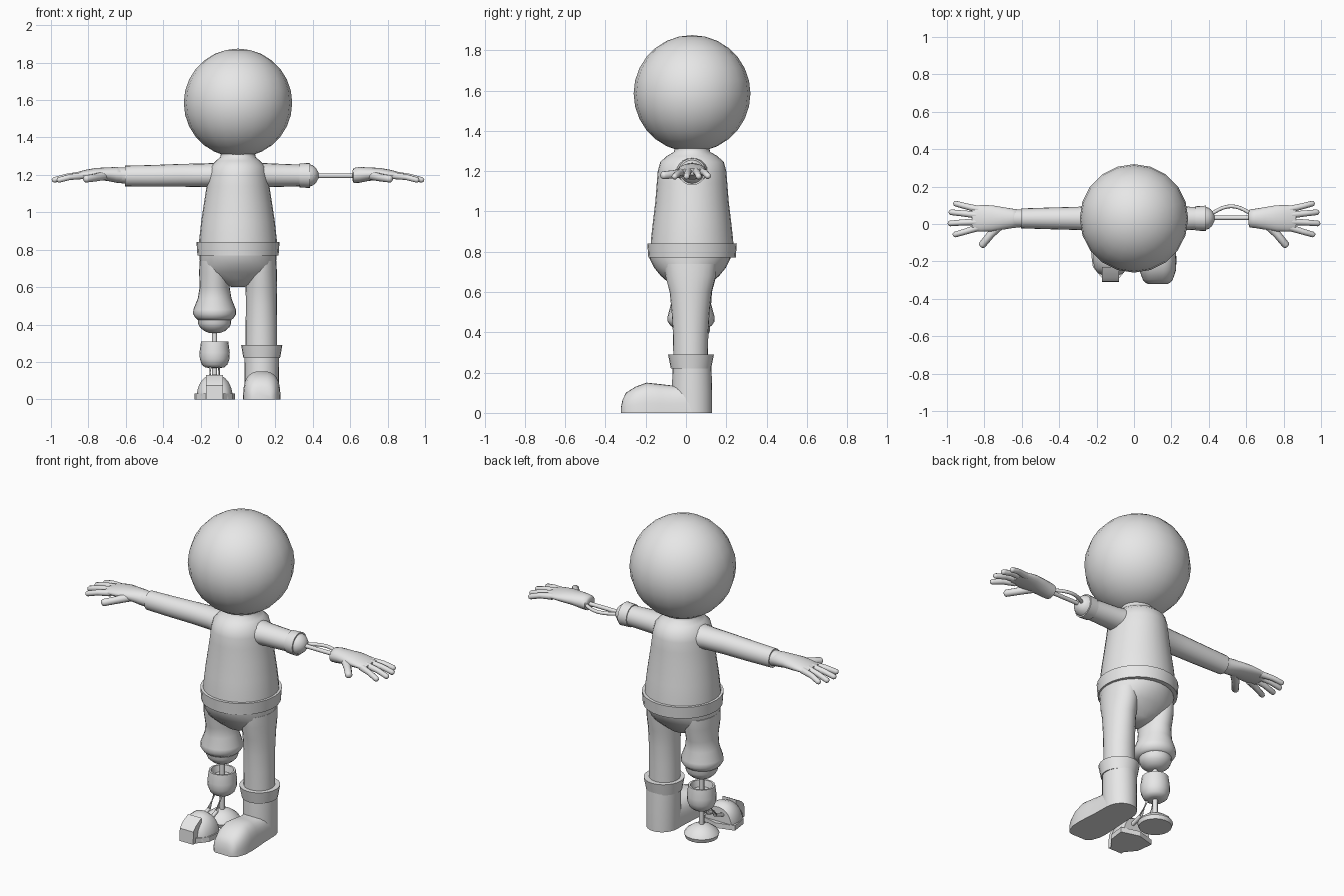
import bpy, bmesh, math
from mathutils import Vector

grey = bpy.data.materials.new("plain grey")
grey.diffuse_color = (0.8, 0.8, 0.8, 1)
CY = 0.03                      # body centre line in y
LEG = 0.125                    # leg offset in x


def finish(bm, name, angle=40):
    bmesh.ops.recalc_face_normals(bm, faces=bm.faces)
    me = bpy.data.meshes.new(name)
    bm.to_mesh(me)
    bm.free()
    ob = bpy.data.objects.new(name, me)
    bpy.context.collection.objects.link(ob)
    me.materials.append(grey)
    bpy.ops.object.select_all(action='DESELECT')
    ob.select_set(True)
    bpy.context.view_layer.objects.active = ob
    bpy.ops.object.shade_smooth_by_angle(angle=math.radians(angle))
    return ob


def skin(name, loops, angle=40):
    """Bridge equal-length loops of points and cap both ends."""
    bm = bmesh.new()
    rows = [[bm.verts.new(p) for p in loop] for loop in loops]
    n = len(rows[0])
    for a, b in zip(rows, rows[1:]):
        for i in range(n):
            j = (i + 1) % n
            bm.faces.new((a[i], a[j], b[j], b[i]))
    bm.faces.new(rows[0])
    bm.faces.new(rows[-1])
    return finish(bm, name, angle)


def turned(name, x, y, rings, n=24, angle=40):
    """Upright elliptical loft; ring = (z, rx, ry[, dy])."""
    loops = []
    for r in rings:
        dy = r[3] if len(r) > 3 else 0
        loops.append([(x + r[1] * math.cos(t), y + dy + r[2] * math.sin(t), r[0])
                      for t in (2 * math.pi * i / n for i in range(n))])
    return skin(name, loops, angle)


def limb(name, side, rings, n=20, angle=40):
    """Sideways elliptical loft; ring = (x, y, z, ry, rz)."""
    return skin(name, [[(side * x, y + ry * math.cos(t), z + rz * math.sin(t))
                        for t in (2 * math.pi * i / n for i in range(n))]
                       for x, y, z, ry, rz in rings], angle)


def tube(name, pts, radii, n=10):
    """Round tube along a path of points."""
    pts = [Vector(p) for p in pts]
    loops = []
    for i, p in enumerate(pts):
        d = (pts[min(i + 1, len(pts) - 1)] - pts[max(i - 1, 0)]).normalized()
        u = d.cross(Vector((0, 1, 0)) if abs(d.z) > 0.7 else Vector((0, 0, 1))).normalized()
        v = d.cross(u)
        loops.append([p + radii[i] * (u * math.cos(t) + v * math.sin(t))
                      for t in (2 * math.pi * k / n for k in range(n))])
    return skin(name, loops, 60)


def arched(name, x, sections, power=0.7, n=16):
    """Flat-soled loft along y; section = (y, half width, height)."""
    loops = []
    for y, w, h in sections:
        loop = []
        for i in range(n + 1):
            c, s = math.cos(math.pi * i / n), max(0, math.sin(math.pi * i / n))
            if i == n:
                s = 0
            loop.append((x + math.copysign(abs(c) ** power, c) * w, y, h * s ** power))
        loops.append(loop)
    return skin(name, loops)


# Head
bm = bmesh.new()
bmesh.ops.create_uvsphere(bm, u_segments=20, v_segments=14, radius=0.29)
bmesh.ops.translate(bm, verts=bm.verts, vec=(0, CY, 1.585))
finish(bm, "head", 60)

# Torso with neck, and the shirt hem band
turned("torso", 0, CY, [
    (0.78, 0.212, 0.208), (0.86, 0.207, 0.204), (0.95, 0.197, 0.194),
    (1.05, 0.182, 0.182), (1.14, 0.168, 0.175), (1.20, 0.16, 0.17),
    (1.245, 0.148, 0.158), (1.275, 0.118, 0.125), (1.295, 0.095, 0.09),
    (1.32, 0.09, 0.085), (1.36, 0.13, 0.13)], 28, 60)
turned("shirt_hem", 0, CY, [(0.77, 0.2, 0.2), (0.77, 0.217, 0.217),
                            (0.84, 0.222, 0.222), (0.84, 0.2, 0.2)], 28)

# Trousers
turned("hips", 0, CY - 0.01, [
    (0.80, 0.205, 0.205), (0.765, 0.205, 0.2), (0.72, 0.204, 0.178),
    (0.68, 0.2, 0.145), (0.645, 0.165, 0.105), (0.615, 0.08, 0.075),
    (0.60, 0.03, 0.04)], 28, 60)
turned("full_trouser_leg", LEG, CY - 0.007, [
    (0.74, 0.08, 0.13), (0.68, 0.083, 0.125), (0.60, 0.084, 0.104),
    (0.50, 0.083, 0.094), (0.40, 0.084, 0.088), (0.24, 0.085, 0.085)])
turned("short_trouser_leg", -LEG, CY - 0.005, [
    (0.74, 0.08, 0.13), (0.68, 0.083, 0.125), (0.60, 0.08, 0.104),
    (0.54, 0.09, 0.1), (0.48, 0.114, 0.116), (0.455, 0.115, 0.117),
    (0.435, 0.102, 0.104), (0.425, 0.09, 0.09)], 24, 60)

# Boot
turned("boot_cuff", LEG + 0.002, CY - 0.005, [
    (0.22, 0.085, 0.085), (0.22, 0.098, 0.1), (0.29, 0.11, 0.114), (0.29, 0.085, 0.088)])
turned("boot_shaft", LEG + 0.002, CY, [
    (0, 0.09, 0.1), (0.1, 0.092, 0.1), (0.25, 0.093, 0.096)])
arched("boot_foot", LEG + 0.002, [
    (-0.322, 0.05, 0.03), (-0.315, 0.065, 0.065), (-0.298, 0.08, 0.1),
    (-0.25, 0.097, 0.13), (-0.195, 0.1, 0.15), (-0.13, 0.097, 0.143),
    (-0.06, 0.092, 0.135), (0.03, 0.09, 0.15)])

# Artificial leg: socket, calf, rods
turned("knee_socket", -LEG, CY, [
    (0.44, 0.09, 0.09), (0.405, 0.088, 0.088), (0.385, 0.078, 0.078),
    (0.365, 0.055, 0.055), (0.355, 0.03, 0.03)], 20, 60)
turned("calf_shell", -LEG, CY, [
    (0.168, 0.03, 0.03), (0.17, 0.05, 0.05), (0.185, 0.068, 0.068), (0.215, 0.079, 0.079),
    (0.25, 0.081, 0.081), (0.308, 0.073, 0.073), (0.308, 0.062, 0.062),
    (0.27, 0.055, 0.055)], 20)
turned("shin_rod", -LEG, CY, [(0.04, 0.014, 0.014), (0.41, 0.014, 0.014)], 10)
for s in (-1, 1):
    tube("toe_strut", [(-LEG + s * 0.022, 0.0, 0.19), (-LEG + s * 0.026, -0.06, 0.1),
                       (-LEG + s * 0.03, -0.17, 0.06)], [0.011] * 3)

# Artificial foot: heel pad, toe cap, sole and bumper
turned("heel_pad", -LEG, CY, [
    (0, 0.09, 0.09), (0.022, 0.097, 0.097), (0.04, 0.085, 0.085),
    (0.062, 0.055, 0.055), (0.075, 0.025, 0.025)], 20)
arched("toe_cap", -LEG, [(-0.275, 0.045, 0.04), (-0.262, 0.07, 0.085), (-0.235, 0.088, 0.115),
                         (-0.19, 0.097, 0.133), (-0.15, 0.097, 0.133), (-0.125, 0.09, 0.115)], 0.9)
outline = [(-0.045, -0.29), (0.045, -0.29), (0.095, -0.23), (0.108, -0.13),
           (0, -0.1), (-0.108, -0.13), (-0.095, -0.23)]
skin("toe_sole", [[(x - LEG, y, z) for x, y in outline] for z in (0, 0.03)], 30)
bumper = [(-0.31, 0), (-0.308, 0.075), (-0.285, 0.1), (-0.23, 0.13), (-0.23, 0)]
skin("toe_bumper", [[(x - LEG, y, z) for y, z in bumper] for x in (-0.045, 0.045)], 30)

# Sleeves: full on one side, short with a cuff on the other
limb("full_sleeve", -1, [
    (0.08, CY, 1.2, 0.09, 0.068), (0.18, CY, 1.198, 0.068, 0.063), (0.3, CY, 1.198, 0.062, 0.061),
    (0.45, CY, 1.195, 0.058, 0.058), (0.605, CY, 1.194, 0.053, 0.055), (0.605, CY, 1.194, 0.04, 0.04)])
limb("short_sleeve", 1, [
    (0.08, CY, 1.2, 0.09, 0.068), (0.18, CY, 1.198, 0.068, 0.063), (0.34, CY, 1.197, 0.06, 0.058)])
limb("sleeve_cuff", 1, [
    (0.33, CY, 1.197, 0.055, 0.055), (0.33, CY, 1.197, 0.065, 0.064),
    (0.385, CY, 1.197, 0.068, 0.067), (0.385, CY, 1.197, 0.055, 0.055)])
limb("elbow_cap", 1, [
    (0.38, CY, 1.197, 0.062, 0.06), (0.4, CY, 1.197, 0.056, 0.054),
    (0.418, CY, 1.197, 0.04, 0.038), (0.43, CY, 1.197, 0.016, 0.016)], 20, 60)

# Artificial forearm: straight rod and bowed rod
tube("straight_forearm_rod", [(0.41, 0.033, 1.195), (0.65, 0.033, 1.195)], [0.012] * 2)
bow = [(0.40 + 0.24 * i / 10, 0.045 + 0.05 * math.sin(math.pi * i / 10), 1.195) for i in range(11)]
tube("bowed_forearm_rod", bow, [0.01] * 11)

# Gloved hands: palm, four fingers and a thumb
fingers = [((0.83, 0.078, 1.198), (0.90, 0.095, 1.192), (0.965, 0.112, 1.172)),
           ((0.83, 0.047, 1.202), (0.92, 0.057, 1.19), (0.99, 0.064, 1.17)),
           ((0.83, 0.012, 1.202), (0.92, 0.008, 1.19), (0.995, 0.002, 1.17)),
           ((0.83, -0.018, 1.196), (0.90, -0.04, 1.188), (0.968, -0.06, 1.17))]
thumb = ((0.71, 0.0, 1.198), (0.765, -0.055, 1.185), (0.82, -0.122, 1.178))
for side, label in ((-1, "gloved"), (1, "artificial")):
    limb(label + "_palm", side, [
        (0.612, CY, 1.197, 0.03, 0.026), (0.618, CY, 1.197, 0.048, 0.04),
        (0.65, CY, 1.2, 0.052, 0.042), (0.70, CY, 1.204, 0.06, 0.036),
        (0.76, CY, 1.205, 0.07, 0.032), (0.82, CY, 1.202, 0.071, 0.024),
        (0.865, CY, 1.197, 0.064, 0.016)], 20, 60)
    for f in fingers + [thumb]:
        a, b, c = [Vector((side * p[0], p[1], p[2])) for p in f]
        d = (c - b).normalized()
        r = 0.021 if f is thumb else 0.016
        tube(label + ("_thumb" if f is thumb else "_finger"),
             [a, b, c - d * 0.012, c - d * 0.003, c], [r * 1.2, r, r * 0.95, r * 0.65, r * 0.25])
# Wrist filling the full sleeve
limb("glove_wrist", -1, [(0.56, CY, 1.194, 0.045, 0.045), (0.66, CY, 1.2, 0.05, 0.041)])
